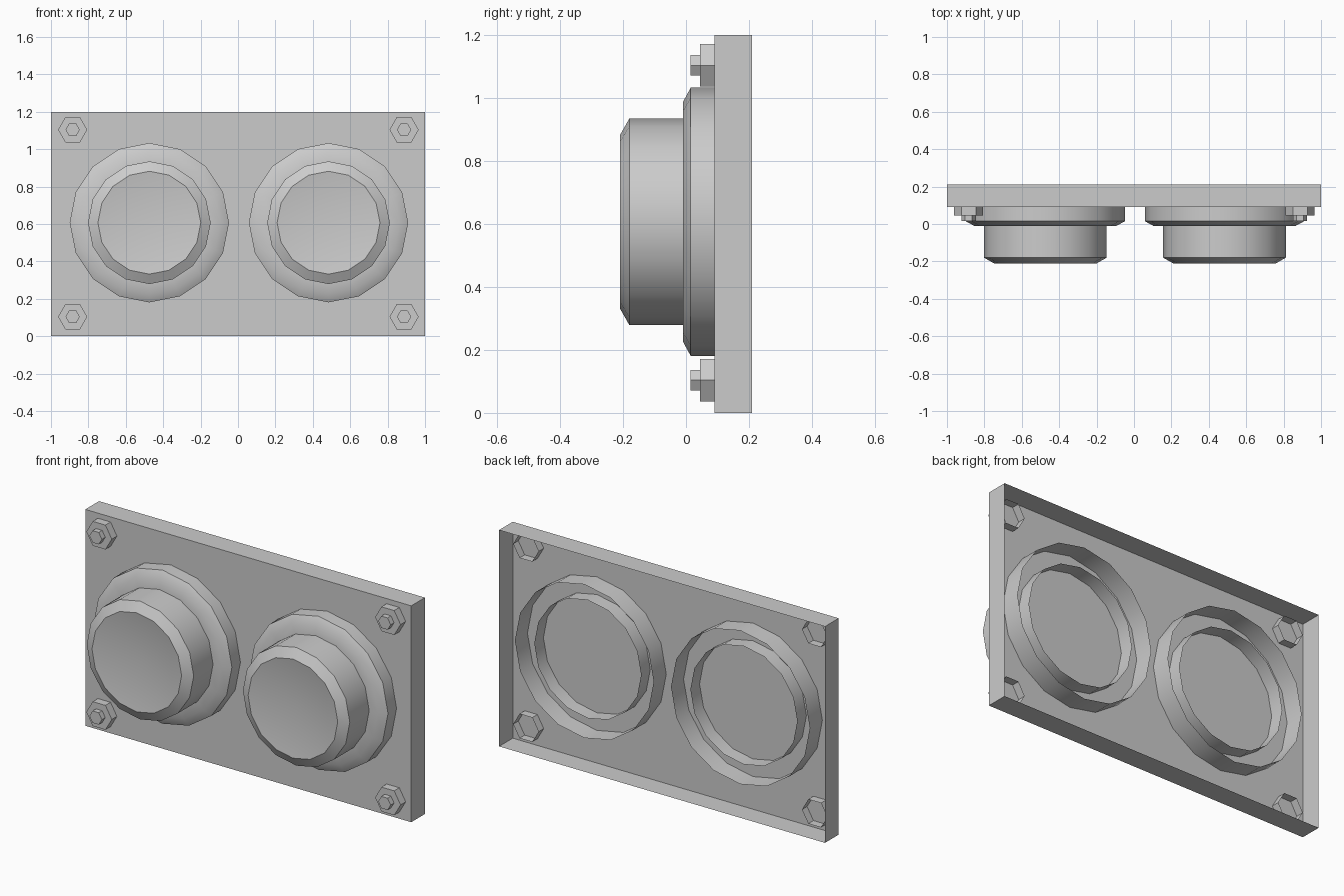
import bpy, bmesh
from math import sin, cos, pi, radians

if "Cube" in bpy.data.objects:
    bpy.data.objects.remove(bpy.data.objects["Cube"])


def finish(name, bm, smooth=None):
    me = bpy.data.meshes.new(name)
    bm.to_mesh(me)
    bm.free()
    if smooth:
        me.shade_smooth()
        me.set_sharp_from_angle(angle=radians(smooth))
    ob = bpy.data.objects.new(name, me)
    bpy.context.collection.objects.link(ob)
    return ob


def lathe(name, x, z, profile, sides, start=0.0, smooth=None):
    """Turn (radius, y) points, back to front, around a y axis; radius 0 closes to a point."""
    bm = bmesh.new()
    prev = None
    for r, y in profile:
        n = sides if r > 0 else 1
        ring = [bm.verts.new((x + r * cos(start + 2 * pi * i / sides), y,
                              z + r * sin(start + 2 * pi * i / sides))) for i in range(n)]
        if prev:
            for i in range(sides):
                j = (i + 1) % sides
                if n == 1:
                    bm.faces.new((prev[i], prev[j], ring[0]))
                else:
                    bm.faces.new((prev[i], prev[j], ring[j], ring[i]))
        prev = ring
    if len(prev) > 1:
        bm.faces.new(prev)
    # outward normals: the front-most cap must face -y
    bm.normal_update()
    bm.faces.ensure_lookup_table()
    if bm.faces[-1].normal.y > 0:
        bmesh.ops.reverse_faces(bm, faces=bm.faces[:])
    return finish(name, bm, smooth)


# Backing plate: shallow box, open at the back
bm = bmesh.new()
bmesh.ops.create_cube(bm, size=1)
for v in bm.verts:
    v.co = (v.co.x * 2, 0.15 + v.co.y * 0.12, 0.6 + v.co.z * 1.2)
bm.normal_update()
bmesh.ops.delete(bm, geom=[f for f in bm.faces if f.normal.y > 0.9], context='FACES_ONLY')
finish("backing_plate", bm)

# Two round fittings: bevelled collar and dished knob, open at the back
for side, x in (("left", -0.474), ("right", 0.484)):
    lathe(side + "_collar", x, 0.607,
          [(0.426, 0.2), (0.426, 0.015), (0.38, -0.01), (0.30, -0.01)],
          16, smooth=35)
    lathe(side + "_knob", x, 0.607,
          [(0.328, 0.17), (0.328, -0.18), (0.275, -0.21), (0, -0.17)],
          16, smooth=35)

# Corner bolts: hex nut with a smaller hex stud
for sx, x in (("left", -0.884), ("right", 0.888)):
    for sz, z in (("lower", 0.104), ("upper", 1.104)):
        lathe(f"{sz}_{sx}_nut", x, z, [(0.078, 0.135), (0.078, 0.045)], 6)
        lathe(f"{sz}_{sx}_stud", x, z, [(0.038, 0.075), (0.038, 0.015)], 6)
